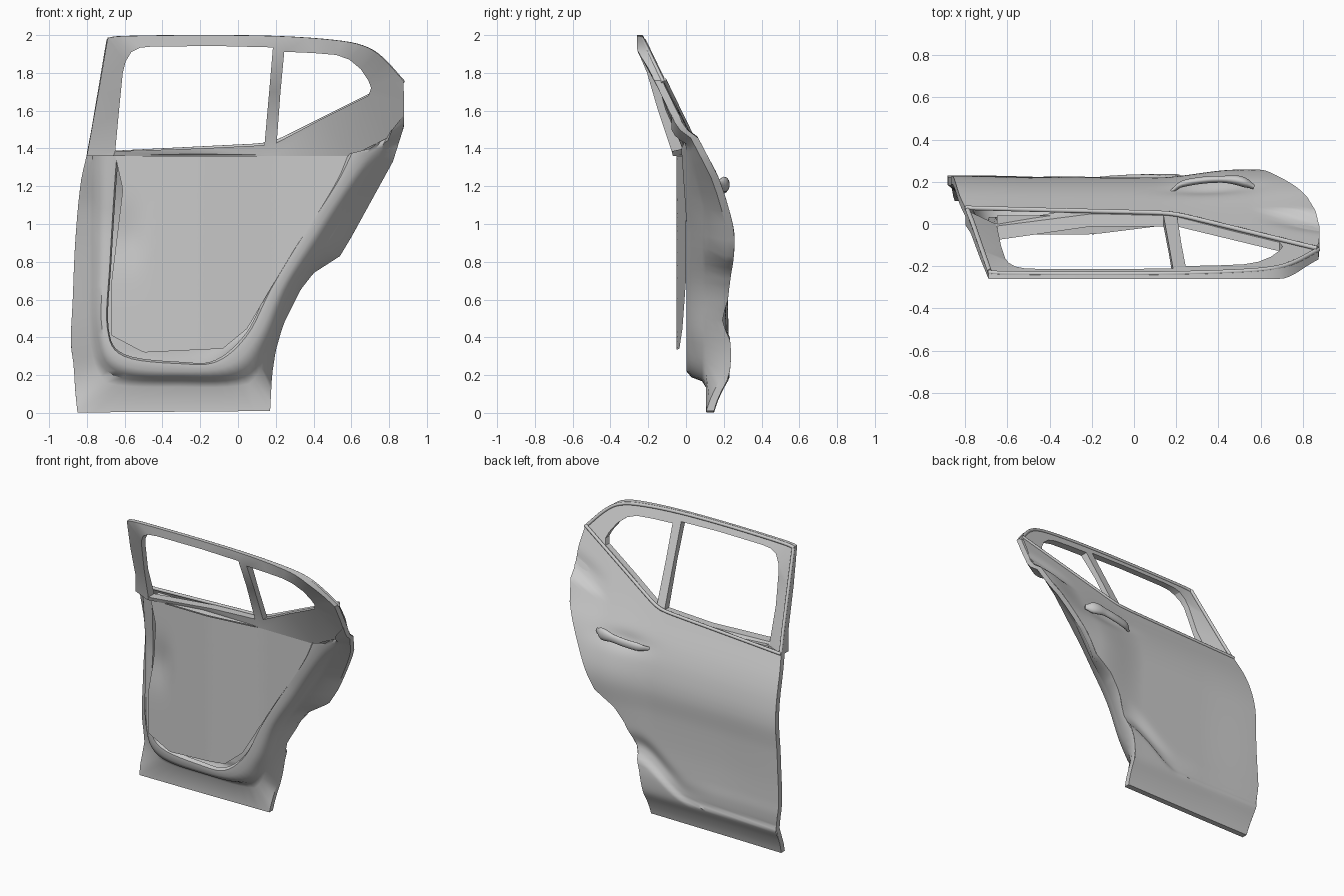
import bpy, bmesh, math
from mathutils import Vector

if "Cube" in bpy.data.objects:
    bpy.data.objects.remove(bpy.data.objects["Cube"])


def interp(table, t):
    if t <= table[0][0]:
        return table[0][1]
    for (a, p), (b, q) in zip(table, table[1:]):
        if t <= b:
            return p + (q - p) * (t - a) / (b - a)
    return table[-1][1]


def smooth(a, b, t):
    t = max(0, min(1, (t - a) / (b - a)))
    return t * t * (3 - 2 * t)


def gauss(t, w):
    return math.exp(-(t / w) ** 2)


def spline(pts, per=6):
    """Catmull-Rom curve through the points."""
    p = [Vector(q) for q in pts]
    p = [p[0] * 2 - p[1]] + p + [p[-1] * 2 - p[-2]]
    out = []
    for i in range(1, len(p) - 2):
        a, b, c, d = p[i - 1:i + 3]
        for k in range(per):
            t = k / per
            out.append(0.5 * (2 * b + (c - a) * t + (2 * a - 5 * b + 4 * c - d) * t * t
                              + (3 * b - a - 3 * c + d) * t ** 3))
    return out + [p[-2]]


def resample(pts, n):
    acc = [0]
    for a, b in zip(pts, pts[1:]):
        acc.append(acc[-1] + (Vector(b) - Vector(a)).length)
    xs = [(s, p[0]) for s, p in zip(acc, pts)]
    zs = [(s, p[1]) for s, p in zip(acc, pts)]
    return [Vector((interp(xs, acc[-1] * i / n), interp(zs, acc[-1] * i / n))) for i in range(n + 1)]


def finish(name, bm, angle):
    bmesh.ops.recalc_face_normals(bm, faces=bm.faces)
    me = bpy.data.meshes.new(name)
    bm.to_mesh(me)
    bm.free()
    ob = bpy.data.objects.new(name, me)
    bpy.context.collection.objects.link(ob)
    bpy.ops.object.select_all(action='DESELECT')
    ob.select_set(True)
    bpy.context.view_layer.objects.active = ob
    bpy.ops.object.shade_smooth_by_angle(angle=math.radians(angle))


def loft(name, rows, closed=False, caps=False, angle=40):
    bm = bmesh.new()
    vs = [[bm.verts.new(p) for p in r] for r in rows]
    n = len(rows[0])
    for a, b in zip(vs, vs[1:]):
        for i in range(n if closed else n - 1):
            j = (i + 1) % n
            bm.faces.new((a[i], a[j], b[j], b[i]))
    if caps:
        bm.faces.new(vs[0])
        bm.faces.new(vs[-1])
    finish(name, bm, angle)


def patch(name, left, right, bottom, top, y, n=50, m=50):
    """Surface stretched between four edges drawn in x and z, pushed to depth y."""
    L, R = resample(left, m), resample(right, m)
    B, T = resample(bottom, n), resample(top, n)
    rows = []
    for j in range(m + 1):
        v, row = j / m, []
        for i in range(n + 1):
            u = i / n
            p = (L[j] * (1 - u) + R[j] * u + B[i] * (1 - v) + T[i] * v
                 - (L[0] * (1 - u) + R[0] * u) * (1 - v) - (L[m] * (1 - u) + R[m] * u) * v)
            row.append((p.x, y(p.x, p.y), p.y))
        rows.append(row)
    loft(name, rows)


def plate(name, loops, y_in, y_out):
    """Flat outline with holes, given a front and a back depth."""
    bm = bmesh.new()
    for lp in loops:
        vs = [bm.verts.new((x, 0, z)) for x, z in lp]
        for a, b in zip(vs, vs[1:] + vs[:1]):
            bm.edges.new((a, b))
    bmesh.ops.triangle_fill(bm, use_beauty=True, edges=bm.edges[:], normal=(0, -1, 0))
    ret = bmesh.ops.extrude_face_region(bm, geom=bm.faces[:], use_keep_orig=True)
    new = {g for g in ret['geom'] if isinstance(g, bmesh.types.BMVert)}
    for v in bm.verts:
        v.co.y = (y_out if v in new else y_in)(v.co.x, v.co.z)
    finish(name, bm, 30)


def tube(name, pts, radii, squash=1.0, sides=10):
    rows = []
    pts = [Vector(p) for p in pts]
    for i, p in enumerate(pts):
        d = (pts[min(i + 1, len(pts) - 1)] - pts[max(i - 1, 0)]).normalized()
        a = d.cross(Vector((0, 1, 0))).normalized()
        b = d.cross(a)
        r = radii[i] if isinstance(radii, list) else radii
        rows.append([p + a * r * math.cos(t) + b * r * squash * math.sin(t)
                     for t in (2 * math.pi * k / sides for k in range(sides))])
    loft(name, rows, True, True, 50)


# Depth of the outer body surface
section = spline([(0, .145), (.06, .16), (.12, .18), (.2, .213), (.3, .222), (.4, .216), (.55, .211), (.75, .212),
                  (.92, .22), (1.06, .2), (1.2, .155), (1.38, .07), (1.7, -.085), (2, -.23)])


def body_y(x, z):
    y = interp(section, z)
    y += .038 * smooth(.1, .5, x) * gauss(z - .93, .3 if z > .93 else .5)
    y += .012 * smooth(-.4, -.88, x) * gauss(z - .6, .5)
    ledge = .2 + .22 * smooth(-.2, .25, x)
    y += .015 * smooth(ledge + .02, ledge - .01, z) * smooth(0, .2, z)
    y -= .025 * smooth(-.4, .25, x) * gauss(z - ledge - .08, .06)
    y -= .02 * gauss(x - .37, .17) * gauss(z - 1.19, .05)
    if x > .55:  # rear shoulder crease
        line = 1.4 + (x - .55) * .3
        y += .03 * smooth(.55, .82, x) * (smooth(line, line - .025, z) * smooth(1.0, 1.3, z)
                                          - .5 * gauss(z - line - .05, .05))
    return y


# Outer skin
belt = [(-.8, 1.37), (.1, 1.415), (.18, 1.425), (.25, 1.455), (.87, 1.765)]
left = spline([(-.85, .002), (-.862, .12), (-.87, .25), (-.885, .38), (-.875, .6), (-.862, .9), (-.835, 1.2),
               (-.8, 1.37)])
right = [(.17, .01), (.18, .2), (.2, .33), (.24, .47), (.33, .65), (.4, .74), (.54, .83), (.6, .93),
         (.82, 1.33), (.88, 1.52), (.88, 1.65), (.87, 1.765)]
patch("outer_skin", left, right, [(-.85, .002), (.17, .01)], belt, body_y, 72, 90)

# Inner shell: edge, flange, foot, raised rim and lip lofted round the opening
left_x, right_x = [(z, x) for x, z in left], [(z, x) for x, z in right]


def side_points(levels, table):
    return [Vector((interp(table, z), z)) for a, b in zip(levels, levels[1:])
            for z in (a + (b - a) * k / 6 for k in range(6))]


edge = side_points((1.37, 1.2, .8, .4, .002), left_x)
edge += [Vector((-.85 + 1.02 * k / 12, .002 + .008 * k / 12)) for k in range(12)]
edge += side_points((.01, .33, .65, .83, 1.33, 1.58), right_x) + [Vector((.88, 1.58))]
foot = spline([(-.76, 1.38), (-.77, 1.2), (-.77, .8), (-.76, .4), (-.66, .2), (-.3, .17), (.03, .19),
               (.16, .36), (.28, .65), (.43, .88), (.7, 1.3), (.8, 1.48)])
rim = spline([(-.68, 1.38), (-.69, 1.2), (-.71, .8), (-.72, .45), (-.62, .26), (-.3, .22), (-.05, .25),
              (.1, .4), (.22, .65), (.37, .9), (.6, 1.25), (.7, 1.4)])
lip = spline([(-.63, 1.38), (-.645, 1.2), (-.67, .8), (-.685, .45), (-.6, .31), (-.3, .27), (-.12, .28),
              (.04, .42), (.16, .65), (.29, .87), (.5, 1.2), (.58, 1.37)])
foot_y = [(1.1, .085), (1.48, -.02)]


def rim_y(p):
    return interp([(1.0, .003), (1.4, -.05 if p.x < 0 else -.025)], p.y)


rows = [[(p.x, body_y(*p), p.y) for p in edge],
        [(p.x, body_y(*p) - .04, p.y) for p in edge],
        [(p.x, min(interp(foot_y, p.y) + .02, body_y(*q) - .04), p.y)
         for p, q in ((a.lerp(b, .8), a) for a, b in zip(edge, foot))],
        [(p.x, interp(foot_y, p.y), p.y) for p in foot],
        [(p.x, rim_y(p) + .025, p.y) for p in (a.lerp(b, .4) for a, b in zip(foot, rim))],
        [(p.x, rim_y(p), p.y) for p in rim],
        [(p.x, rim_y(p), p.y) for p in (a.lerp(b, .8) for a, b in zip(rim, lip))],
        [(p.x, rim_y(p) + .03, p.y) for p in lip]]
loft("inner_shell", rows)


# Inner trim panel with a slanted pull recess, and a shelf under the window
def trim_y(x, z):
    y = -.05 + .05 * max(0, min(1, (x + .2) / .4))
    return y + .2 * max(0, min(.1, -.47 - x)) * gauss(z - .93, .15)


patch("trim_panel", [(-.67, .41), (-.67, .7), (-.61, 1.2), (-.65, 1.38)],
      [(-.08, .34), (.05, .45), (.17, .66), (.3, .88), (.5, 1.19), (.59, 1.38)],
      [(-.67, .41), (-.5, .32), (-.08, .34)], [(-.65, 1.36), (.59, 1.36)], trim_y, 40, 30)
shelf_x = [-.65 + .07 * i for i in range(13)]
loft("trim_shelf", [[(x, trim_y(x, 1.38), 1.365) for x in shelf_x], [(x, .04, 1.375) for x in shelf_x]])

# Window frame with a main and a quarter opening; the front pillar dips inward
roof = [tuple(p) for p in spline([(-.69, 1.985), (-.6, 1.995), (-.2, 2.0), (.2, 1.995), (.5, 1.975), (.66, 1.945),
                                  (.76, 1.885), (.875, 1.76)], 4)]
outline = [(-.8, 1.36), (-.775, 1.5), (-.73, 1.75)] + roof + [(.88, 1.65), (.878, 1.56), (.8, 1.46), (.6, 1.36),
                                                             (.2, 1.36), (-.3, 1.36), (-.66, 1.36)]
main = [(-.65, 1.385), (-.63, 1.6), (-.61, 1.8), (-.595, 1.86), (-.565, 1.91), (-.52, 1.933), (-.45, 1.94),
        (-.1, 1.942), (.185, 1.935), (.165, 1.7), (.14, 1.417), (-.2, 1.4)]
quarter = [(.205, 1.43), (.225, 1.7), (.245, 1.912), (.4, 1.905), (.52, 1.895), (.59, 1.87), (.65, 1.82),
           (.69, 1.76), (.705, 1.72), (.69, 1.68), (.45, 1.56)]


def pillar_dip(x, z):
    return .065 * smooth(.02, .12, x + .8 - (z - 1.36) * .18) * smooth(-.45, -.6, x) * smooth(1.97, 1.5, z)


def frame_out(x, z):
    return interp(section, z) - .012 - pillar_dip(x, z)


def frame_in(x, z):
    depth = .042 + .012 * smooth(1.8, 1.92, z) + .03 * smooth(1.45, 1.36, z)
    return max(frame_out(x, z) - depth + .03 * smooth(1.95, 2, z), -.26)


plate("window_frame", [outline, main, quarter], frame_in, frame_out)

# Mouldings along the belt line, roof edge and front pillar
line = resample(belt, 40)
tube("belt_moulding", [(p.x, body_y(*p) + .001, p.y) for p in line], .011)
tube("roof_moulding", [(x, interp(section, z) - .006, z - .01) for x, z in roof], .011)
tube("pillar_moulding", [(x, interp(section, z) - .006, z)
                         for x, z in resample([(-.79, 1.37), (-.765, 1.5), (-.685, 1.975)], 10)], .011)

# Door handle: grip arched off the skin with a thicker rear end
grip = spline([(.18, .155, 1.175), (.23, .19, 1.185), (.33, .208, 1.195), (.42, .212, 1.205), (.5, .205, 1.21),
               (.57, .175, 1.21)], 4)
tube("door_handle", grip, [.014 + .014 * smooth(.18, .25, p.x) + .012 * smooth(.42, .5, p.x)
                           - .022 * smooth(.52, .57, p.x) for p in grip], .6, 14)
